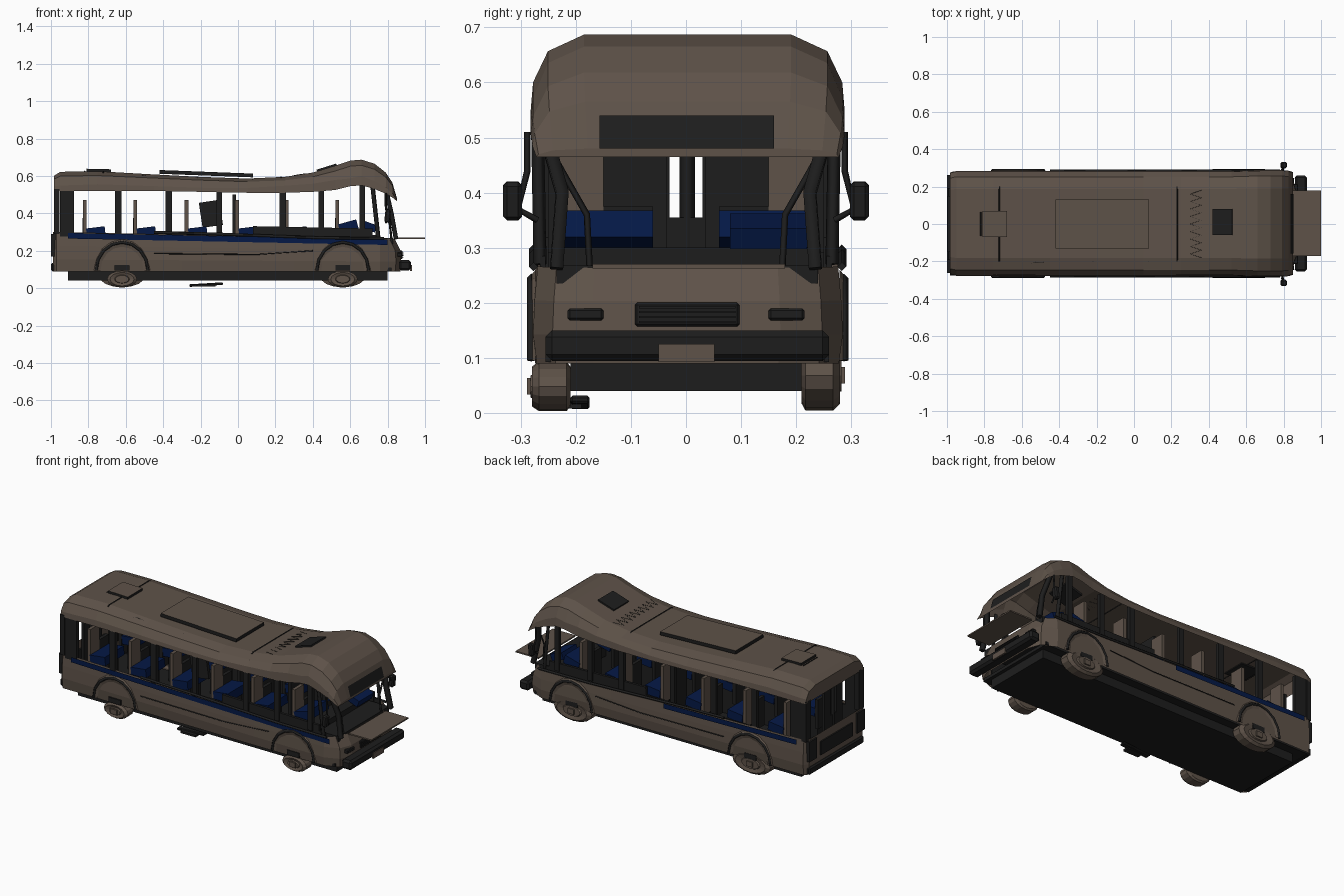
import bpy, bmesh, math, random
from mathutils import Vector, Matrix

if "Cube" in bpy.data.objects:
    bpy.data.objects.remove(bpy.data.objects["Cube"])
random.seed(4)


def material(name, rgb):
    m = bpy.data.materials.new(name)
    m.diffuse_color = (*rgb, 1)
    m.use_nodes = True
    m.node_tree.nodes["Principled BSDF"].inputs["Base Color"].default_value = m.diffuse_color
    return m


BROWN = material("dusty brown paint", (0.112, 0.085, 0.066))
BLACK = material("charred black", (0.0125, 0.0125, 0.0125))
BLUE = material("dark blue", (0.0015, 0.0095, 0.062))


def finish(name, bm, *mats):
    bmesh.ops.recalc_face_normals(bm, faces=bm.faces)
    me = bpy.data.meshes.new(name)
    bm.to_mesh(me)
    bm.free()
    for m in mats:
        me.materials.append(m)
    ob = bpy.data.objects.new(name, me)
    bpy.context.collection.objects.link(ob)
    return ob


def box(name, mat, x, y, z, tilt=0.0, bevel=0.0):
    """Box from (min, max) ranges, tilted about its own y axis."""
    bm = bmesh.new()
    bmesh.ops.create_cube(bm, size=1)
    bmesh.ops.scale(bm, verts=bm.verts, vec=(x[1] - x[0], y[1] - y[0], z[1] - z[0]))
    if bevel:
        bmesh.ops.bevel(bm, geom=bm.edges[:], offset=bevel, segments=1, affect='EDGES')
    bmesh.ops.rotate(bm, verts=bm.verts, matrix=Matrix.Rotation(tilt, 3, 'Y'))
    bmesh.ops.translate(bm, verts=bm.verts, vec=(sum(x) / 2, sum(y) / 2, sum(z) / 2))
    return finish(name, bm, mat)


def loft(name, rings, mats, closed=False, caps=()):
    bm = bmesh.new()
    vs = [[bm.verts.new(p) for p in r] for r in rings]
    n = len(rings[0])
    for a, b in zip(vs, vs[1:]):
        for i in range(n if closed else n - 1):
            j = (i + 1) % n
            bm.faces.new((a[i], a[j], b[j], b[i]))
    for c in caps:
        bm.faces.new(vs[c])
    return finish(name, bm, *mats)


def strip(name, mat, pts, radius):
    """Thin square-ish rod along a path."""
    cu = bpy.data.curves.new(name, 'CURVE')
    cu.dimensions = '3D'
    cu.bevel_depth, cu.bevel_resolution = radius, 0
    cu.use_fill_caps = True
    sp = cu.splines.new('POLY')
    sp.points.add(len(pts) - 1)
    for q, p in zip(sp.points, pts):
        q.co = (*p, 1)
    cu.materials.append(mat)
    ob = bpy.data.objects.new(name, cu)
    bpy.context.collection.objects.link(ob)


# sagging roof shell: x, lower edge, top, half width
ROOF = [(-0.985, .52, .60, .272), (-0.95, .52, .622, .28), (-0.75, .52, .625, .28),
        (-0.45, .52, .608, .28), (-0.2, .515, .595, .28), (0.05, .51, .586, .28),
        (0.25, .51, .595, .28), (0.4, .515, .618, .28), (0.52, .525, .655, .28),
        (0.6, .545, .682, .283), (0.66, .55, .687, .285), (0.73, .53, .665, .285),
        (0.79, .505, .618, .285), (0.825, .485, .565, .282), (0.85, .465, .48, .275)]


def roof_top(x):
    for a, b in zip(ROOF, ROOF[1:]):
        if a[0] <= x <= b[0]:
            return a[2] + (b[2] - a[2]) * (x - a[0]) / (b[0] - a[0])
    return .6


rings = []
for x, lo, hi, w in ROOF:
    h = hi - lo
    half = [(w, 0), (w * .985, .36 + random.uniform(-.1, .1)), (w * .89, .78), (w * .66, 1)]
    sec = [(-a, b) for a, b in half] + [(a, b) for a, b in reversed(half)]
    rings.append([(x, a + .003, lo + b * h) for a, b in sec])
loft("roof", rings, [BROWN], caps=(0, -1))

# lower body: plan outline swept upward to a sloping belt line
PLAN = [(-.99, -.25), (-.97, -.272), (-.3, -.275), (.3, -.278), (.76, -.275), (.84, -.24),
        (.868, -.17), (.868, .17), (.84, .245), (.76, .282), (.3, .28), (-.3, .28),
        (-.97, .278), (-.99, .25)]


def belt(x):
    return .301 - .02 * (x + 1)


rings = []
for t, s, front in ((0, .985, 0), (.3, 1.01, .005), (.65, 1, 0), (1, .98, -.03)):
    rings.append([(x + (front if x > .8 else 0), y * s, .09 + t * (belt(x) - .09)) for x, y in PLAN])
loft("lower_body", rings, [BROWN], closed=True)
box("underfloor", BLACK, (-.91, .80), (-.21, .21), (.04, .1))
box("cabin_floor", BLACK, (-.975, .82), (-.255, .26), (.092, .11))
box("dashboard", BLACK, (.68, .83), (-.235, .24), (.235, .268))
box("loose_bonnet_panel", BROWN, (.85, 1.0), (-.17, .18), (.262, .27))

for s, tag in ((-1, "near"), (1, "far")):
    side = s * .278 + .003
    # inner wall lining
    box(tag + "_inner_wall", BLACK, (-.95, .76), sorted((s * .255, s * .265)), (.11, .285))
    box(tag + "_sill", BLACK, (.08, .72), sorted((s * .25, s * .265)), (.26, .325), tilt=.02)
    # blue stripe and black trim line following the belt
    x0, x1 = (-.91, .80) if s < 0 else (-.93, -.05)
    loft(tag + "_stripe", [[(x, side + s * .004, belt(x) - .034), (x, side + s * .004, belt(x) - .004)]
                           for x in (x0, (x0 + x1) / 2, x1)], [BLUE])
    strip(tag + "_trim", BLACK, [(x, side + s * .002, belt(x) + d) for x, d in
                                 ((-.45, .008), (-.1, .006), (.2, .0), (.45, -.004), (.78, .0))], .008)
    strip(tag + "_panel_seam", BLACK, [(-.45, side + s * .003, .185), (.1, side + s * .003, .18),
                                       (.4, side + s * .003, .2)], .003)
    # window pillars
    for x, w, top in ((-.915, .075, .53), (-.64, .036, .53), (-.37, .036, .53), (-.1, .03, .53),
                      (.24, .034, .53), (.445, .03, .53), (.665, .03, .56)):
        box(tag + "_window_pillar", BLACK, (x - w / 2, x + w / 2),
            sorted((s * .25, s * .272)), (.275, top))
    # windscreen pillar, rear corner and rear lamp
    strip(tag + "_windscreen_pillar", BLACK, [(.79, s * .262, .53), (.82, s * .225, .40),
                                              (.845, s * .235, .262)], .016)
    strip(tag + "_cab_pillar", BLACK, [(.72, s * .27, .54), (.75, s * .265, .27)], .012)
    strip(tag + "_bent_frame", BLACK, [(.8, s * .26, .5), (.81, s * .18, .36), (.82, s * .175, .265)], .006)
    box(tag + "_rear_corner", BLACK, (-.985, -.955), sorted((s * .225, s * .275)), (.29, .53))
    box(tag + "_rear_lamp", BLACK, (-1.0, -.975), sorted((s * .19, s * .262)), (.17, .29))
    # rear window posts
    box(tag + "_rear_post", BLACK, (-.975, -.96), sorted((s * .03, s * .085)), (.11, .53))
    # mirror
    strip(tag + "_mirror_arm", BLACK, [(.79, s * .288, .51), (.79, s * .288, .44), (.80, s * .305, .37),
                                       (.79, s * .27, .35)], .006)
    box(tag + "_mirror", BLACK, (.785, .815), sorted((s * .298, s * .332)), (.35, .42), tilt=.1, bevel=.007)
    # headlight
    box(tag + "_headlight", BLACK, (.85, .877), sorted((s * .15, s * .215)), (.168, .19), bevel=.004)
    # squashed wheels with hubs, and arches; the near pair is crushed further
    rx, rz, cz = (.08, .045, .048) if s < 0 else (.125, .064, .068)
    for end, x in (("rear", -.62), ("front", .56)):
        rings = []
        for y, k in ((.21, .8), (.217, 1), (.267, 1), (.28, .8), (.274, .5), (.282, .45)):
            rings.append([(x + rx * k * math.cos(a), s * y, cz + rz * k * math.sin(a))
                          for a in (i * math.tau / 16 for i in range(16))])
        loft(f"{tag}_{end}_wheel", rings, [BROWN], closed=True, caps=(0, -1))
        box(f"{tag}_{end}_hub", BROWN, (x - .02, x + .02), sorted((s * .27, s * .289)), (cz - .015, cz + .015))
        box(f"{tag}_{end}_axle_block", BLACK, (x - .04, x + .04), sorted((s * .26, s * .281)), (.095, .125))
        arc = [math.pi * i / 8 for i in range(9)]
        loft(f"{tag}_{end}_arch_flare", [[(x + r * math.cos(a), side + s * d, .095 + r * 1.1 * math.sin(a))
             for a in arc] for r, d in ((.15, -.002), (.138, .009), (.115, .002))], [BROWN])
        strip(f"{tag}_{end}_arch_edge", BLACK,
              [(x + .138 * math.cos(a), side + s * .006, .095 + .15 * math.sin(a)) for a in arc], .008)
    # seats in rows
    for i, x in enumerate((-.82, -.55, -.275, -.005, .26, .53)):
        box(tag + "_seat_back", BROWN, (x - .01, x + .01), sorted((s * .15, s * .235)), (.25, .47))
        box(tag + "_seat_rail", BLACK, (x - .012, x + .008), sorted((s * .06, s * .15)), (.2, .375))
        up = .03 if i == 5 else 0
        box(tag + "_seat_cushion", BLUE, (x + .01, x + .11), sorted((s * .06, s * .24)),
            (.275 + up, .325 + up), tilt=-.12 - up * 5)
        box(tag + "_seat_base", BLACK, (x + .02, x + .1), sorted((s * .1, s * .2)), (.11, .28))

# cab seats, leaning partition and poles
box("driver_seat_cushion", BLUE, (.66, .74), (.08, .22), (.31, .35), tilt=.35)
box("leaning_partition", BLACK, (-.2, -.09), (-.16, -.14), (.33, .465), tilt=-.15)
box("rear_partition", BLACK, (-.03, -.01), (.035, .15), (.11, .5))
box("front_partition", BLACK, (.435, .455), (-.15, -.035), (.11, .52))
box("rear_window_sill", BLACK, (-.975, -.96), (-.03, .03), (.11, .355))
strip("rear_centre_post", BLACK, [(-.97, .002, .29), (-.97, .002, .53)], .014)
box("dash_console", BLACK, (.6, .7), (-.23, .23), (.24, .3))

# front details
box("front_bumper", BLACK, (.86, .925), (-.255, .26), (.094, .15), bevel=.012)
box("number_plate", BROWN, (.92, .93), (-.05, .052), (.092, .125))
box("front_grille", BLACK, (.85, .88), (-.093, .097), (.157, .2), bevel=.004)
for k in range(4):
    box("grille_bar", BLACK, (.875, .884), (-.085, .09), (.163 + k * .009, .167 + k * .009))
loft("destination_sign", [[(.853, y, .48), (.8365, y, .54)] for y in (-.157, .16)], [BLACK])

# rear details
box("rear_grille", BLACK, (-.998, -.98), (-.15, .15), (.17, .25))
box("rear_bumper", BLACK, (-1.0, -.965), (-.255, .26), (.09, .135), bevel=.008)

# roof hatches with black rims, and seams
for name, x0, x1, y0, y1, z, lid in (("rear", -.81, -.68, -.07, .07, .637, BROWN),
                                     ("middle", -.42, .08, -.13, .13, .622, BROWN),
                                     ("front", .42, .53, -.06, .08, .65, BLACK)):
    tilt = -math.atan2(roof_top(x1) - roof_top(x0), x1 - x0)
    ob = box(name + "_roof_hatch", lid, (x0, x1), (y0, y1), (z - .02, z), tilt=tilt)
    ob.data.materials.append(BLACK)
    for p in ob.data.polygons:
        p.material_index = 0 if p.normal.z > .5 else 1


def on_roof(x, y):
    return (x, y, roof_top(x) + .0005 - max(0, abs(y) - .188) * .55)


for x, w in ((-.82, .065), (-.72, .2), (.23, .2)):
    strip("roof_seam", BLACK, [on_roof(x, -w), on_roof(x, -.185), on_roof(x, .185), on_roof(x, w)]
          if w > .1 else [on_roof(x, -w), on_roof(x, w)], .004)
strip("roof_tear", BLACK, [on_roof(.30 if i % 2 else .36, -.18 + i * .02) for i in range(19)], .0012)
for s in (-1, 1):
    strip("roof_side_crease", BLACK, [on_roof(-.72 + i * .05, s * (.2 + random.uniform(0, .018)))
                                      for i in range(20)], .002)

# fallen scrap under the body
box("fallen_scrap", BLACK, (-.26, -.08), (-.21, -.175), (.012, .026), tilt=-.06, bevel=.004)
box("scrap_piece", BLACK, (-.22, -.12), (-.23, -.19), (.008, .02))
